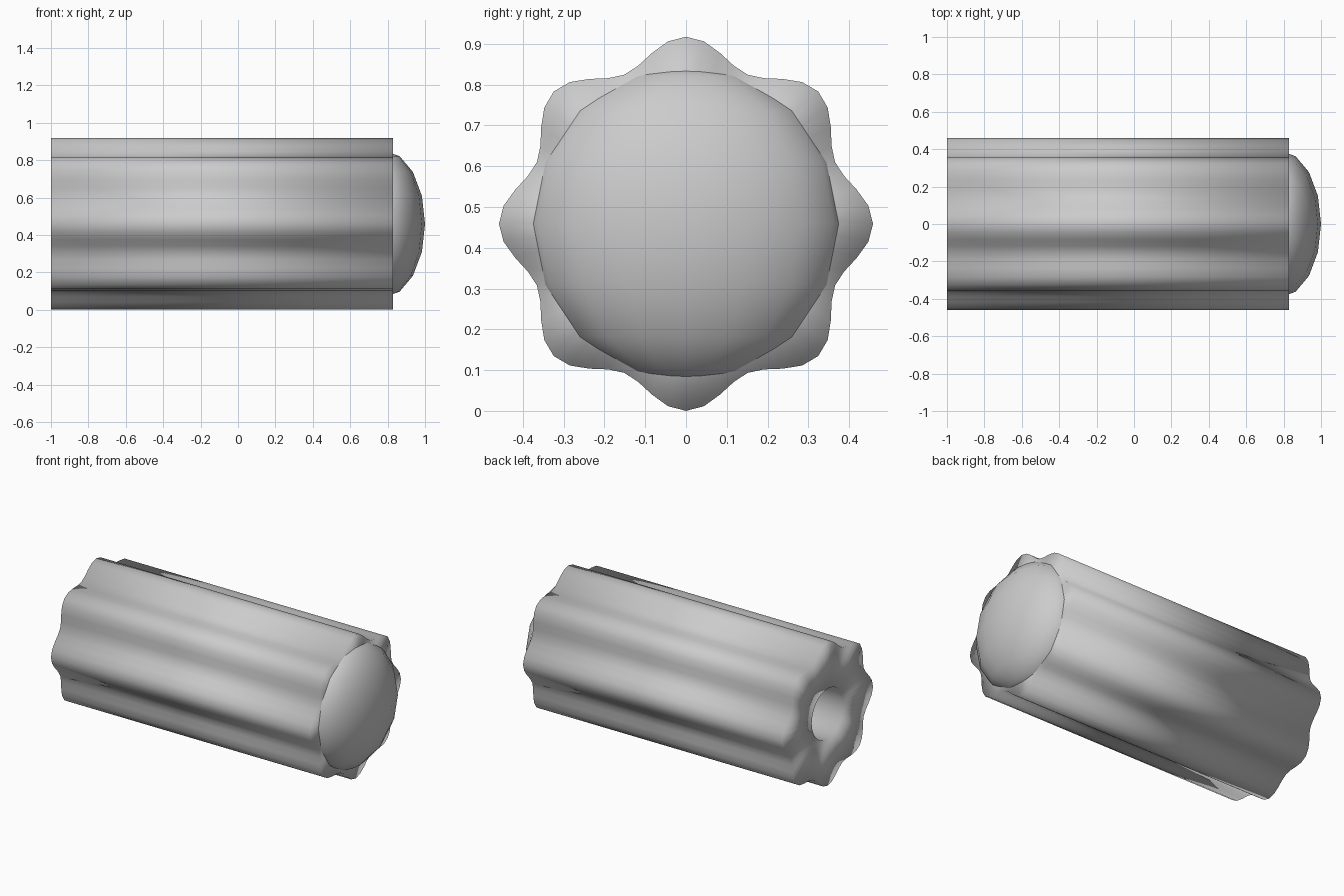
import bpy, bmesh, math

if "Cube" in bpy.data.objects:
    bpy.data.objects.remove(bpy.data.objects["Cube"])

CENTRE_Z = 0.459
grey = bpy.data.materials.new("light grey")
grey.diffuse_color = (0.6, 0.6, 0.6, 1)
grey.use_nodes = True
grey.node_tree.nodes["Principled BSDF"].inputs["Base Color"].default_value = grey.diffuse_color


def add_part(name, bm):
    bmesh.ops.recalc_face_normals(bm, faces=bm.faces)
    mesh = bpy.data.meshes.new(name)
    bm.to_mesh(mesh)
    bm.free()
    mesh.materials.append(grey)
    for p in mesh.polygons:
        p.use_smooth = True
    ob = bpy.data.objects.new(name, mesh)
    bpy.context.collection.objects.link(ob)
    return ob


# Fluted barrel: eight soft lobes around a round bore
SIDES = 64


def lobed(a):
    return 0.427 + 0.0315 * math.cos(8 * a)


def bore(a):
    return 0.16


def ring(bm, x, radius):
    out = []
    for i in range(SIDES):
        a = 2 * math.pi * i / SIDES
        out.append(bm.verts.new((x, radius(a) * math.cos(a), CENTRE_Z + radius(a) * math.sin(a))))
    return out


bm = bmesh.new()
rings = [ring(bm, -1, lobed), ring(bm, 0.83, lobed), ring(bm, 0.83, bore), ring(bm, -1, bore)]
for r, s in zip(rings, rings[1:] + rings[:1]):
    for i in range(SIDES):
        j = (i + 1) % SIDES
        bm.faces.new((r[i], r[j], s[j], s[i]))
add_part("fluted_barrel", bm)

# Rounded end cap: flattened sphere sunk into the barrel
bm = bmesh.new()
bmesh.ops.create_uvsphere(bm, u_segments=16, v_segments=8, radius=1)
cap = add_part("domed_cap", bm)
cap.scale = (0.22, 0.392, 0.392)
cap.location = (0.78, 0, CENTRE_Z)
